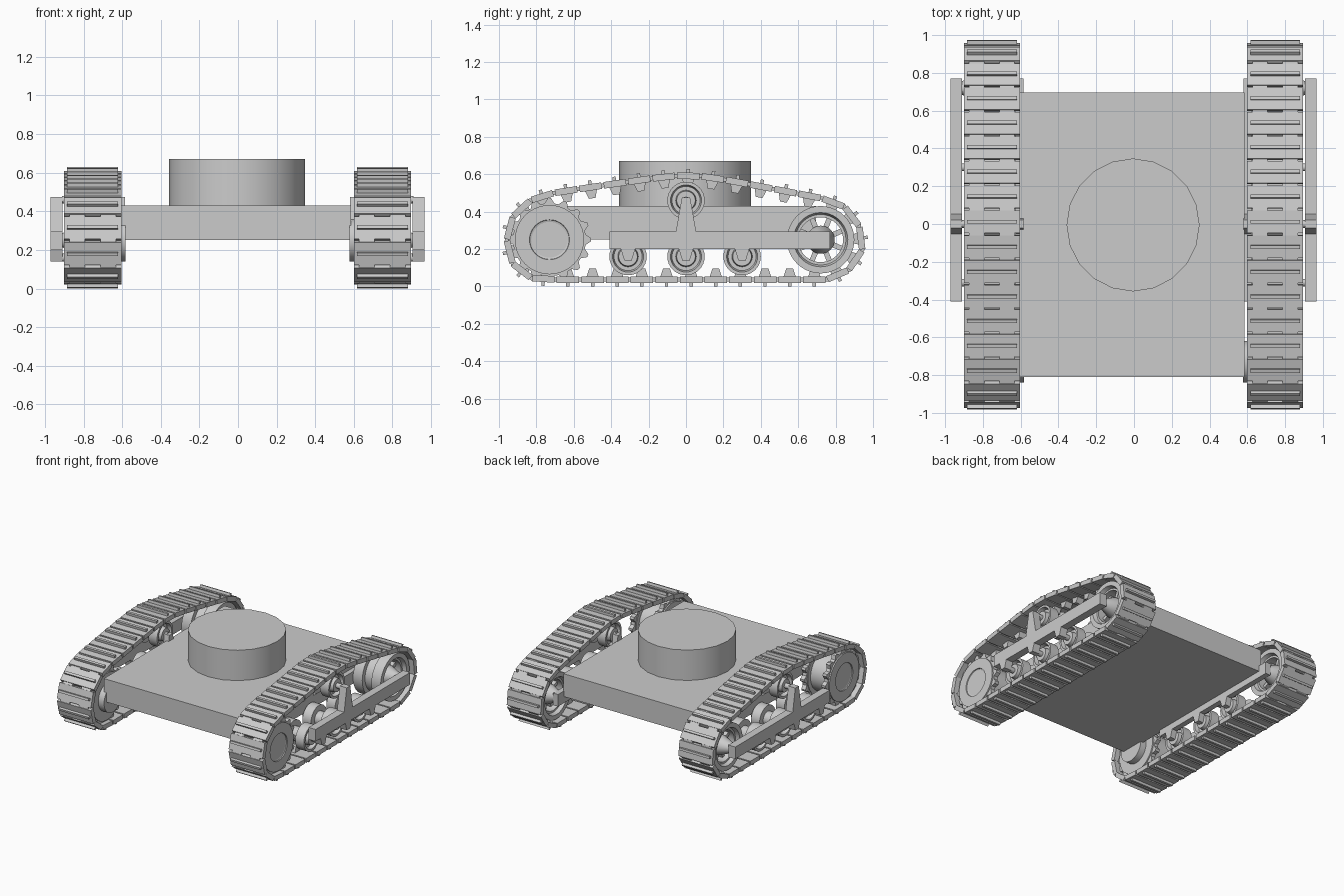
import bpy, bmesh, math
from mathutils import Vector

if "Cube" in bpy.data.objects:
    bpy.data.objects.remove(bpy.data.objects["Cube"])

GREY = bpy.data.materials.new("plain grey")
GREY.use_nodes = True
COLOUR = (0.6, 0.6, 0.6, 1)
GREY.diffuse_color = COLOUR
GREY.node_tree.nodes["Principled BSDF"].inputs["Base Color"].default_value = COLOUR

MID = -0.0025      # centre plane of the two tracks
TRACK = 0.75       # distance of each track from it


def finish(name, bm, smooth=True):
    """Turn a bmesh into a shaded, coloured object."""
    bmesh.ops.remove_doubles(bm, verts=bm.verts, dist=1e-5)
    bmesh.ops.recalc_face_normals(bm, faces=bm.faces)
    mesh = bpy.data.meshes.new(name)
    bm.to_mesh(mesh)
    bm.free()
    mesh.materials.append(GREY)
    obj = bpy.data.objects.new(name, mesh)
    bpy.context.collection.objects.link(obj)
    if smooth:
        bpy.ops.object.select_all(action="DESELECT")
        obj.select_set(True)
        bpy.context.view_layer.objects.active = obj
        bpy.ops.object.shade_smooth_by_angle(angle=math.radians(30))
    return obj


def prism(bm, outline, x0, x1):
    """Extrude a (y, z) outline from x0 to x1."""
    a, b = ([bm.verts.new((x, y, z)) for y, z in outline] for x in (x0, x1))
    bm.faces.new(a)
    bm.faces.new(b[::-1])
    for i in range(len(a)):
        j = (i + 1) % len(a)
        bm.faces.new((a[i], b[i], b[j], a[j]))


def rect(y0, y1, z0, z1):
    return [(y0, z0), (y1, z0), (y1, z1), (y0, z1)]


def lathe(bm, profile, cx, cy, cz, side, n=32, closed=True):
    """Spin (offset, radius) points round a sideways axle."""
    rings = []
    for k in range(n):
        a = math.tau * k / n
        rings.append([bm.verts.new((cx + side * t, cy + r * math.cos(a), cz + r * math.sin(a)))
                      for t, r in profile])
    m = len(profile)
    for k in range(n):
        p, q = rings[k], rings[(k + 1) % n]
        for i in range(m if closed else m - 1):
            j = (i + 1) % m
            bm.faces.new((p[i], p[j], q[j], q[i]))


# Hull and round turret
bm = bmesh.new()
prism(bm, rect(-0.81, 0.695, 0.25, 0.43), -0.605, 0.585)
finish("hull", bm, False)

bm = bmesh.new()
bmesh.ops.create_cone(bm, cap_ends=True, segments=20, radius1=0.352, radius2=0.352, depth=0.24)
bmesh.ops.translate(bm, verts=bm.verts, vec=(-0.005, -0.005, 0.55))
finish("turret", bm)

# Centre line of the track, starting at the front of the ground run
PATH = [Vector(p) for p in (
    (-0.763, 0.037), (0.76, 0.037), (0.84, 0.06), (0.905, 0.12), (0.945, 0.2),
    (0.945, 0.28), (0.91, 0.36), (0.85, 0.425), (0.76, 0.465), (0.4, 0.535),
    (0.13, 0.585), (0, 0.597), (-0.13, 0.585), (-0.48, 0.535), (-0.74, 0.495),
    (-0.86, 0.45), (-0.925, 0.375), (-0.96, 0.28), (-0.955, 0.19), (-0.92, 0.105),
    (-0.86, 0.05))]
LOOP = list(zip(PATH, PATH[1:] + PATH[:1]))
LENGTH = sum((b - a).length for a, b in LOOP)
COUNT = round(LENGTH / 0.131)
PITCH = LENGTH / COUNT


def along(s):
    s %= LENGTH
    for a, b in LOOP:
        d = (b - a).length
        if s <= d:
            return a.lerp(b, s / d)
        s -= d
    return PATH[0]


def build_track(name, cx):
    bm = bmesh.new()
    h, t = PITCH / 2, 0.0175
    plate = rect(-h + 0.006, h - 0.006, -t, t)
    joint = rect(h - 0.012, h + 0.012, -0.01, 0.01)
    cleat = rect(-0.009, 0.009, -t - 0.02, -t)
    guide = [(-0.032, t), (0.032, t), (0.018, t + 0.042), (-0.018, t + 0.042)]
    for i in range(COUNT):
        a, b = along((i - 0.5) * PITCH), along((i + 0.5) * PITCH)
        c, u = (a + b) / 2, (b - a).normalized()
        v = Vector((-u.y, u.x))

        def put(shape, x0, x1):
            prism(bm, [c + u * y + v * z for y, z in shape], cx + x0, cx + x1)

        put(plate, -0.148, 0.148)
        put(cleat, -0.132, 0.132)
        put(guide, -0.03, 0.03)
        for x in (-0.08, 0.08):
            put(joint, x - 0.04, x + 0.04)
    finish(name, bm, False)


def build_roller(name, cx, side, y, z):
    """Twin-rimmed wheel on one axle."""
    bm = bmesh.new()
    for s in (-1, 1):
        lathe(bm, [(0.04, 0.1), (0.115, 0.1), (0.115, 0.083), (0.085, 0.075),
                   (0.085, 0.055), (0.12, 0.05), (0.12, 0.02), (0.04, 0.02)],
              cx, y, z, s)
    lathe(bm, [(-0.14, 0), (-0.14, 0.02), (-0.04, 0.02), (-0.04, 0.055), (0.04, 0.055),
               (0.04, 0.02), (0.16, 0.02), (0.16, 0)], cx, y, z, side, closed=False)
    finish(name, bm)


def build_idler(name, cx, side, y, z):
    """Open rear wheel with spokes."""
    bm = bmesh.new()
    for s in (-1, 1):
        lathe(bm, [(0.04, 0.18), (0.12, 0.18), (0.12, 0.145), (0.09, 0.135),
                   (0.09, 0.12), (0.04, 0.12)], cx, y, z, s, 40)
    lathe(bm, [(-0.04, 0.145), (0.04, 0.145), (0.04, 0.12), (-0.04, 0.12)], cx, y, z, s, 40)
    lathe(bm, [(-0.14, 0), (-0.14, 0.035), (-0.06, 0.075), (0.06, 0.075),
               (0.16, 0.035), (0.16, 0)], cx, y, z, side, closed=False)
    for k in range(8):
        a = math.tau * (k + 0.5) / 8
        u = Vector((math.cos(a), math.sin(a)))
        v = Vector((-u.y, u.x)) * 0.014
        hub = Vector((y, z))
        p, q = hub + u * 0.06, hub + u * 0.125
        prism(bm, [p - v, q - v, q + v, p + v], cx - 0.05, cx + 0.05)
    finish(name, bm)


def build_sprocket(name, cx, side, y, z):
    """Drive wheel: two toothed rings on a drum with a coned recess."""
    bm = bmesh.new()
    teeth = 16
    outline = []
    for k in range(teeth):
        for f, r in ((-0.36, 0.195), (-0.1, 0.222), (0.1, 0.222), (0.36, 0.195)):
            a = math.tau * (k + f) / teeth
            outline.append((y + r * math.cos(a), z + r * math.sin(a)))
    for s in (-1, 1):
        prism(bm, outline, cx + s * 0.075, cx + s * 0.11)
    lathe(bm, [(-0.17, 0), (-0.17, 0.11), (-0.12, 0.11), (-0.12, 0.185), (-0.07, 0.185),
               (-0.07, 0.15), (0.07, 0.15), (0.07, 0.185), (0.12, 0.185), (0.12, 0.107),
               (0.113, 0.105), (0.09, 0.03), (0.06, 0.03), (0.06, 0)],
          cx, y, z, side, 40, closed=False)
    finish(name, bm)


def build_frame(name, x0, x1):
    """Long beam with a tall bracket above and three short ones below."""
    bm = bmesh.new()
    prism(bm, rect(-0.41, 0.77, 0.2, 0.295), x0, x1)
    prism(bm, [(-0.055, 0.29), (0.055, 0.29), (0.022, 0.475), (-0.022, 0.475)], x0, x1)
    for y in WHEELS:
        prism(bm, [(y - 0.04, 0.205), (y - 0.02, 0.14), (y + 0.02, 0.14), (y + 0.04, 0.205)], x0, x1)
    finish(name, bm, False)


# Running gear on both sides
WHEELS = (-0.31, 0, 0.3)
for label, side in (("left", 1), ("right", -1)):
    cx = MID + side * TRACK
    build_track(label + "_track", cx)
    build_sprocket(label + "_drive_sprocket", cx, side, -0.73, 0.25)
    build_idler(label + "_rear_idler", cx, side, 0.72, 0.25)
    build_roller(label + "_return_roller", cx, side, 0, 0.46)
    for i, y in enumerate(WHEELS):
        build_roller(f"{label}_road_wheel_{i + 1}", cx, side, y, 0.16)
    build_frame(label + "_outer_frame", cx + side * 0.157, cx + side * 0.218)
    build_frame(label + "_inner_frame", cx - side * 0.168, cx - side * 0.125)
